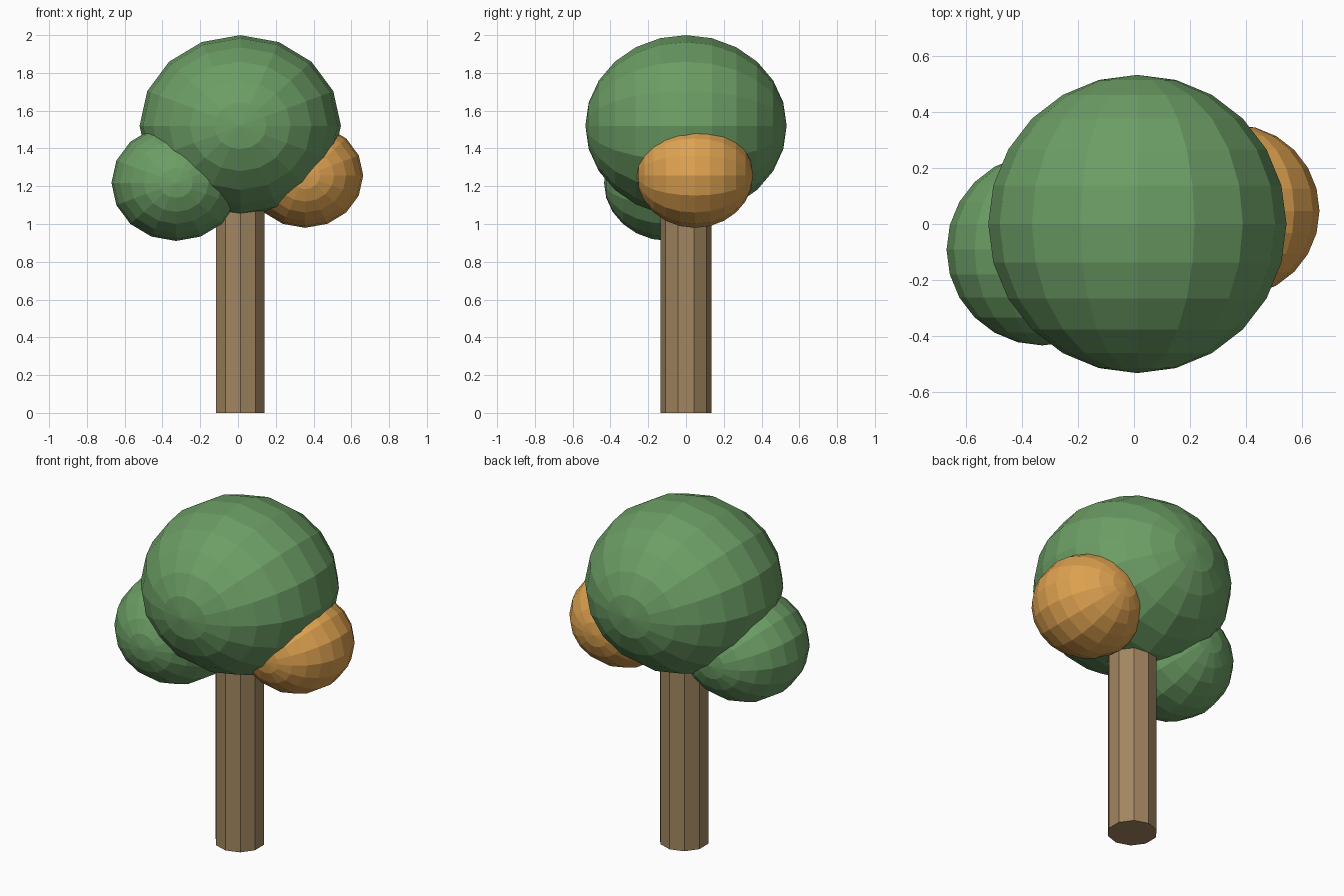
import bpy
import bmesh
from math import pi
from mathutils import Matrix

cube = bpy.data.objects.get("Cube")
if cube:
    bpy.data.objects.remove(cube, do_unlink=True)


def make_material(name, rgb):
    mat = bpy.data.materials.new(name)
    mat.use_nodes = True
    color = (*rgb, 1.0)
    mat.diffuse_color = color
    bsdf = next(n for n in mat.node_tree.nodes if n.type == 'BSDF_PRINCIPLED')
    bsdf.inputs["Base Color"].default_value = color
    return mat


def add_object(name, bm, location, mat):
    mesh = bpy.data.meshes.new(name)
    bm.to_mesh(mesh)
    bm.free()
    mesh.materials.append(mat)
    obj = bpy.data.objects.new(name, mesh)
    obj.location = location
    bpy.context.collection.objects.link(obj)
    return obj


def add_foliage(name, radius, location, mat):
    # Faceted ball with its poles along y, slightly flattened in height
    bm = bmesh.new()
    shape = Matrix.Diagonal((1, 1, 0.9, 1)) @ Matrix.Rotation(pi / 2, 4, 'X')
    bmesh.ops.create_uvsphere(bm, u_segments=16, v_segments=12,
                              radius=radius, matrix=shape)
    return add_object(name, bm, location, mat)


def add_trunk(name, radius, height, location, mat):
    # Ten-sided straight post standing on the ground
    bm = bmesh.new()
    bmesh.ops.create_cone(bm, cap_ends=True, segments=10, radius1=radius,
                          radius2=radius, depth=height,
                          matrix=Matrix.Translation((0, 0, height / 2)))
    return add_object(name, bm, location, mat)


leaf_green = make_material("leaf green", (0.15, 0.34, 0.13))
leaf_orange = make_material("leaf orange", (0.73, 0.36, 0.08))
bark_brown = make_material("bark brown", (0.36, 0.24, 0.117))

add_trunk("trunk", 0.135, 1.2, (0.012, 0, 0), bark_brown)
add_foliage("main_crown", 0.533, (0.012, 0, 1.52), leaf_green)
add_foliage("right_foliage", 0.342, (-0.328, -0.092, 1.218), leaf_green)
add_foliage("left_foliage", 0.308, (0.355, 0.047, 1.257), leaf_orange)
